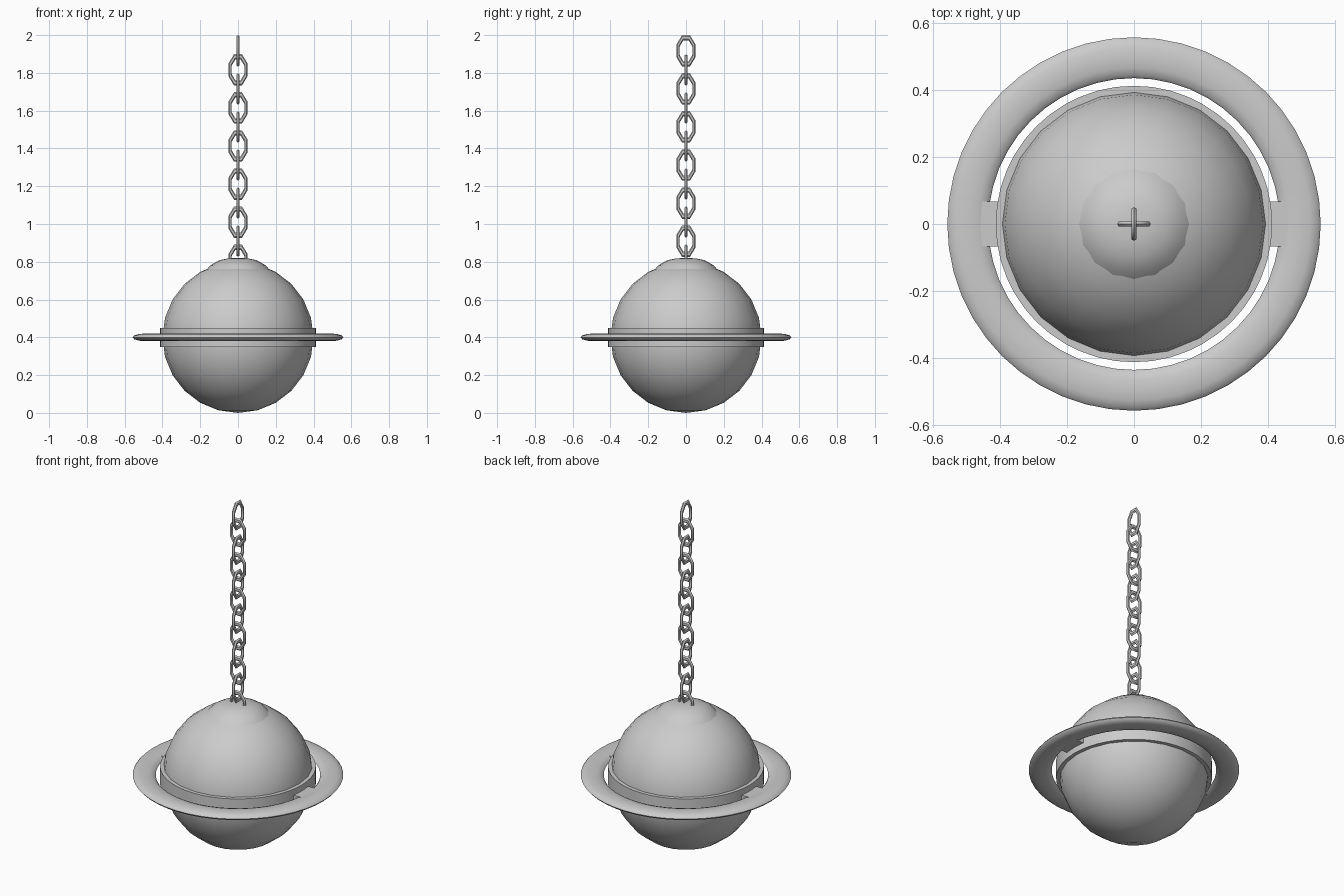
import bpy, bmesh, math
from mathutils import Matrix

cube = bpy.data.objects.get("Cube")
if cube:
    bpy.data.objects.remove(cube, do_unlink=True)

COLOUR = (0.6, 0.6, 0.6, 1)
metal = bpy.data.materials.new("grey_metal")
metal.use_nodes = True
metal.diffuse_color = COLOUR
metal.node_tree.nodes["Principled BSDF"].inputs["Base Color"].default_value = COLOUR

MID = 0.4  # height of the ball centre


def finish(bm, name, angle=40):
    bmesh.ops.remove_doubles(bm, verts=bm.verts, dist=1e-5)
    bmesh.ops.recalc_face_normals(bm, faces=bm.faces)
    mesh = bpy.data.meshes.new(name)
    bm.to_mesh(mesh)
    bm.free()
    mesh.materials.append(metal)
    obj = bpy.data.objects.new(name, mesh)
    bpy.context.collection.objects.link(obj)
    bpy.ops.object.select_all(action='DESELECT')
    obj.select_set(True)
    bpy.context.view_layer.objects.active = obj
    bpy.ops.object.shade_smooth_by_angle(angle=math.radians(angle))
    return obj


def lathe(name, profile, sides, closed=False):
    """Spin (radius, height) points around the vertical axis."""
    bm = bmesh.new()
    verts = [bm.verts.new((r, 0, z)) for r, z in profile]
    pairs = list(zip(verts, verts[1:])) + ([(verts[-1], verts[0])] if closed else [])
    edges = [bm.edges.new(p) for p in pairs]
    bmesh.ops.spin(bm, geom=verts + edges, axis=(0, 0, 1), cent=(0, 0, 0),
                   angle=math.tau, steps=sides)
    return finish(bm, name)


def oval(cx, cz, rx, rz, count, phase=0.0):
    return [(cx + rx * math.cos(math.tau * (i + phase) / count),
             cz + rz * math.sin(math.tau * (i + phase) / count)) for i in range(count)]


# Ball
bm = bmesh.new()
bmesh.ops.create_uvsphere(bm, u_segments=24, v_segments=12, radius=0.4,
                          matrix=Matrix.Translation((0, 0, MID)))
finish(bm, "ball")

# Shallow cap that holds the chain
lathe("top_cap", [(0.17, 0.755), (0.145, 0.782), (0.1, 0.808), (0.05, 0.818), (0, 0.82)], 16)

# Band around the middle
lathe("middle_band", [(0.38, 0.35), (0.413, 0.35), (0.413, 0.45), (0.38, 0.45)], 48, closed=True)

# Flattened outer ring
lathe("outer_ring", oval(0.497, MID, 0.061, 0.02, 12), 48, closed=True)

# Tabs joining the ring to the band
for side, label in ((1, "left"), (-1, "right")):
    bm = bmesh.new()
    bmesh.ops.create_cube(bm, size=1, matrix=Matrix.Translation((side * 0.43, 0, MID))
                          @ Matrix.Diagonal((0.07, 0.135, 0.03, 1)))
    finish(bm, label + "_ring_tab")

# Chain of alternating eight-sided links
for k in range(12):
    link = lathe("chain_link_%d" % (k + 1), oval(1, 0, 0.2, 0.2, 6), 8, closed=True)
    turn = math.pi / 2 if k % 2 == 0 else 0
    link.data.transform(Matrix.Translation((0, 0, 1.917 - 0.1008 * k))
                        @ Matrix.Rotation(turn, 4, 'Z')
                        @ Matrix.Diagonal((0.045, 0.045, 0.075, 1))
                        @ Matrix.Rotation(math.pi / 2, 4, 'X')
                        @ Matrix.Rotation(math.pi / 8, 4, 'Z'))
